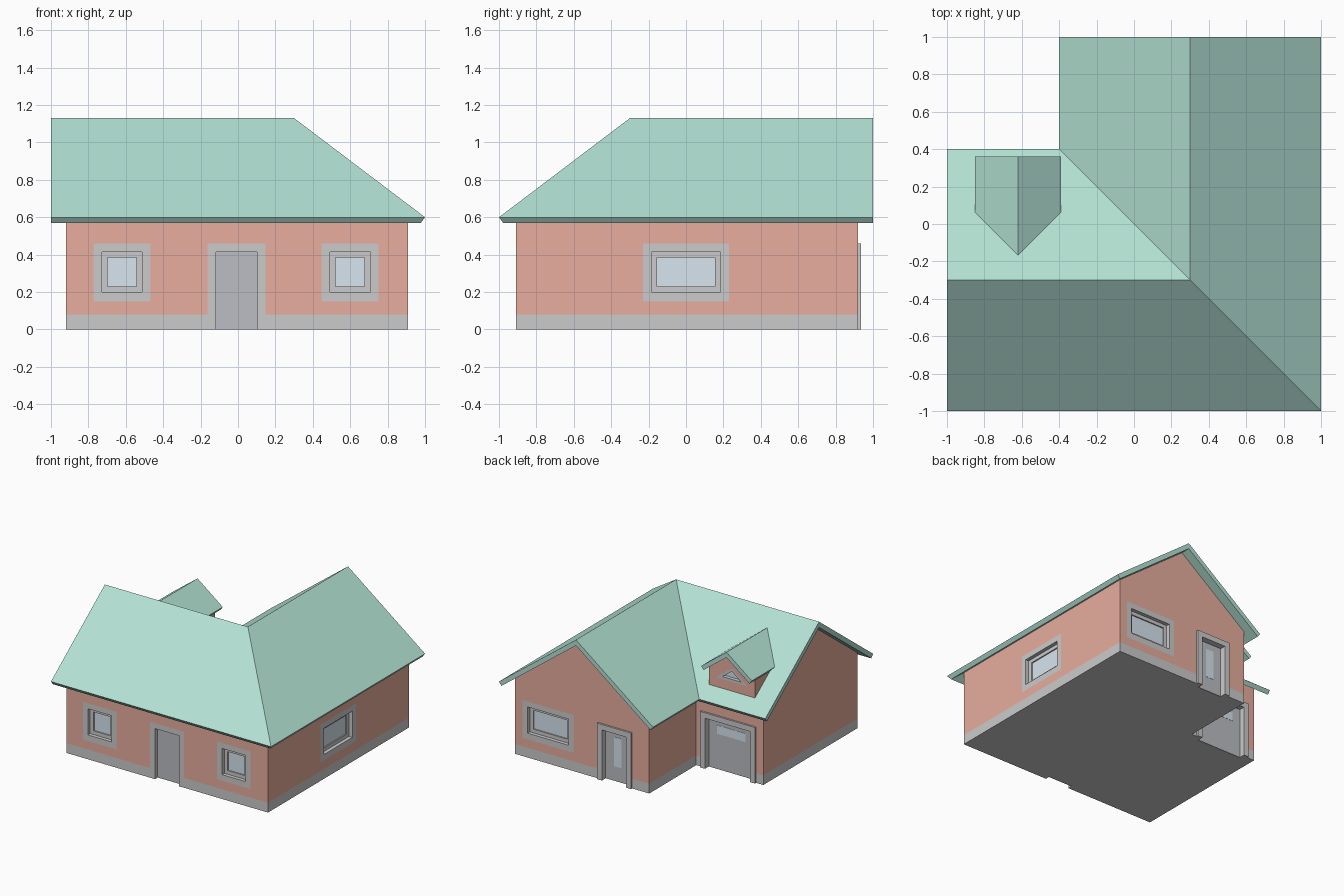
import bpy, bmesh, math
from mathutils import Matrix

if "Cube" in bpy.data.objects:
    bpy.data.objects.remove(bpy.data.objects["Cube"])

SLOPE = 0.53 / 0.7          # every roof has the same pitch
RIDGE = 1.13
DEPTH = 0.05                # depth of wall openings

def material(name, rgb):
    m = bpy.data.materials.new(name)
    m.diffuse_color = (*rgb, 1)
    m.use_nodes = True
    m.node_tree.nodes["Principled BSDF"].inputs["Base Color"].default_value = m.diffuse_color
    return m

ROOF = material("roof_green", (0.45, 0.75, 0.65))
BRICK = material("wall_red", (0.8, 0.42, 0.34))
GLASS = material("glass_blue", (0.68, 0.78, 0.86))
DOOR = material("door_grey", (0.5, 0.51, 0.55))

cutters = bpy.data.collections.new("cutters")
bpy.context.scene.collection.children.link(cutters)

def loft(name, sections, mat=None, closed=False, place=None, coll=None):
    """Skin a row of equal cross-sections; cap the ends unless closed."""
    bm = bmesh.new()
    rows = [[bm.verts.new(p) for p in s] for s in sections]
    n = len(rows[0])
    pairs = list(zip(rows, rows[1:])) + ([(rows[-1], rows[0])] if closed else [])
    for a, b in pairs:
        for i in range(n):
            j = (i + 1) % n
            bm.faces.new((a[i], a[j], b[j], b[i]))
    if not closed:
        bm.faces.new(rows[0])
        bm.faces.new(rows[-1])
    bmesh.ops.recalc_face_normals(bm, faces=bm.faces)
    me = bpy.data.meshes.new(name)
    bm.to_mesh(me)
    bm.free()
    ob = bpy.data.objects.new(name, me)
    (coll or bpy.context.scene.collection).objects.link(ob)
    if mat:
        me.materials.append(mat)
    if place:
        ob.matrix_world = place
    return ob

def l_sweep(name, profile, end, mat=None):
    """Sweep a (distance from ridge, z) profile along the L-shaped ridge."""
    return loft(name, [[(-end, -0.3 + d, z) for d, z in profile],
                       [(0.3 - d, -0.3 + d, z) for d, z in profile],
                       [(0.3 - d, end, z) for d, z in profile]], mat)

def roof_profile(half, ridge, t):
    c = math.cos(math.atan(SLOPE))
    s = math.sin(math.atan(SLOPE))
    eave = ridge - half * SLOPE
    low = (half - t * s, eave - t * c)
    return [(-half, eave), (0, ridge), (half, eave), low,
            (0, ridge - t / c), (-low[0], low[1])]

def gable_profile(half, bottom, apex):
    top = apex - half * SLOPE
    return [(-half, bottom), (-half, top), (0, apex), (half, top), (half, bottom)]

def rect(w, z0, z1):
    return [(-w / 2, z0), (-w / 2, z1), (w / 2, z1), (w / 2, z0)]

def slab(name, pts, out, back, place, mat=None, coll=None):
    return loft(name, [[(x, -out, z) for x, z in pts],
                       [(x, -back, z) for x, z in pts]], mat, False, place, coll)

def ring(name, outer, inner, out, back, place, closed=True, mat=None):
    return loft(name, [[(a, -out, b), (c, -out, d), (c, -back, d), (a, -back, b)]
                       for (a, b), (c, d) in zip(outer, inner)], mat, closed, place)

def cutter(name, pts, place):
    slab(name + "_cutter", pts, 0.02, -DEPTH, place, coll=cutters).hide_render = True

def wall_frame(x, y, turn):
    return Matrix.Translation((x, y, 0)) @ Matrix.Rotation(math.radians(turn), 4, "Z")

def window(name, w, place):
    outer, mid, pane = rect(w + 0.09, 0.15, 0.46), rect(w, 0.2, 0.415), rect(w - 0.06, 0.23, 0.385)
    cutter(name, outer, place)
    ring(name + "_trim", outer, mid, 0, -DEPTH, place)
    ring(name + "_sash", mid, pane, -0.03, -DEPTH, place)
    slab(name + "_glass", pane, -0.04, -DEPTH, place, GLASS)

def door(name, w, out, place, pane=None):
    outer, mid = rect(w + 0.09, 0, 0.46), rect(w, 0, 0.415)
    cutter(name, rect(w + 0.09, -0.02, 0.46), place)
    ring(name + "_trim", outer, mid, out, -DEPTH, place, False)
    slab(name + "_leaf", mid, -0.035, -DEPTH, place, DOOR)
    if pane:
        slab(name + "_glass", rect(*pane), -0.033, -DEPTH, place, GLASS)

# main shell
l_sweep("main_roof", roof_profile(0.7, RIDGE, 0.0375), 1.0, ROOF)
walls = l_sweep("walls", gable_profile(0.61, 0.08, RIDGE - 0.04), 0.92, BRICK)
plinth = l_sweep("plinth", rect(1.22, 0, 0.08), 0.92)

# dormer, running back into the main roof slope
def roof_y(z):
    return -0.3 + (RIDGE - z) / SLOPE

DX = -0.62
prof = roof_profile(0.23, 1.03, 0.035)
loft("dormer_roof", [[(DX + d, 0.36, z) for d, z in prof],
                     [(DX + d, roof_y(z), z) for d, z in prof]], ROOF)
prof = gable_profile(0.21, 0.66, 0.995)
dormer = loft("dormer_walls", [[(DX + d, 0.29, z) for d, z in prof],
                               [(DX + d, roof_y(z) - 0.04, z) for d, z in prof]], BRICK)

# dormer triangular window
def tri(half, base):
    return [(-half, base), (0, base + half * SLOPE), (half, base)]

place = wall_frame(DX, 0.29, 180)
big, small = tri(0.145, 0.76), tri(0.085, 0.78)
cutter("dormer_window", big, place)
ring("dormer_window_trim", big, small, 0, -DEPTH, place)
slab("dormer_window_glass", small, -0.03, -DEPTH, place, GLASS)

# windows
for name, w, x, y, turn in (("front_left_window", 0.215, -0.62, -0.91, 0),
                            ("front_right_window", 0.215, 0.6, -0.91, 0),
                            ("right_window", 0.37, 0.91, 0.0, 90),
                            ("back_window", 0.37, 0.61, 0.92, 180)):
    window(name, w, wall_frame(x, y, turn))

# doors
door("front_door", 0.22, 0, wall_frame(-0.008, -0.91, 0))
door("back_door", 0.22, 0.015, wall_frame(0, 0.92, 180), (0.07, 0.12, 0.36))
door("garage_door", 0.41, 0.015, wall_frame(-0.605, 0.31, 180), (0.26, 0.29, 0.36))

# cut the openings
for ob in (walls, plinth, dormer):
    mod = ob.modifiers.new("openings", "BOOLEAN")
    mod.operand_type = "COLLECTION"
    mod.collection = cutters
    mod.operation = "DIFFERENCE"
    mod.solver = "EXACT"
